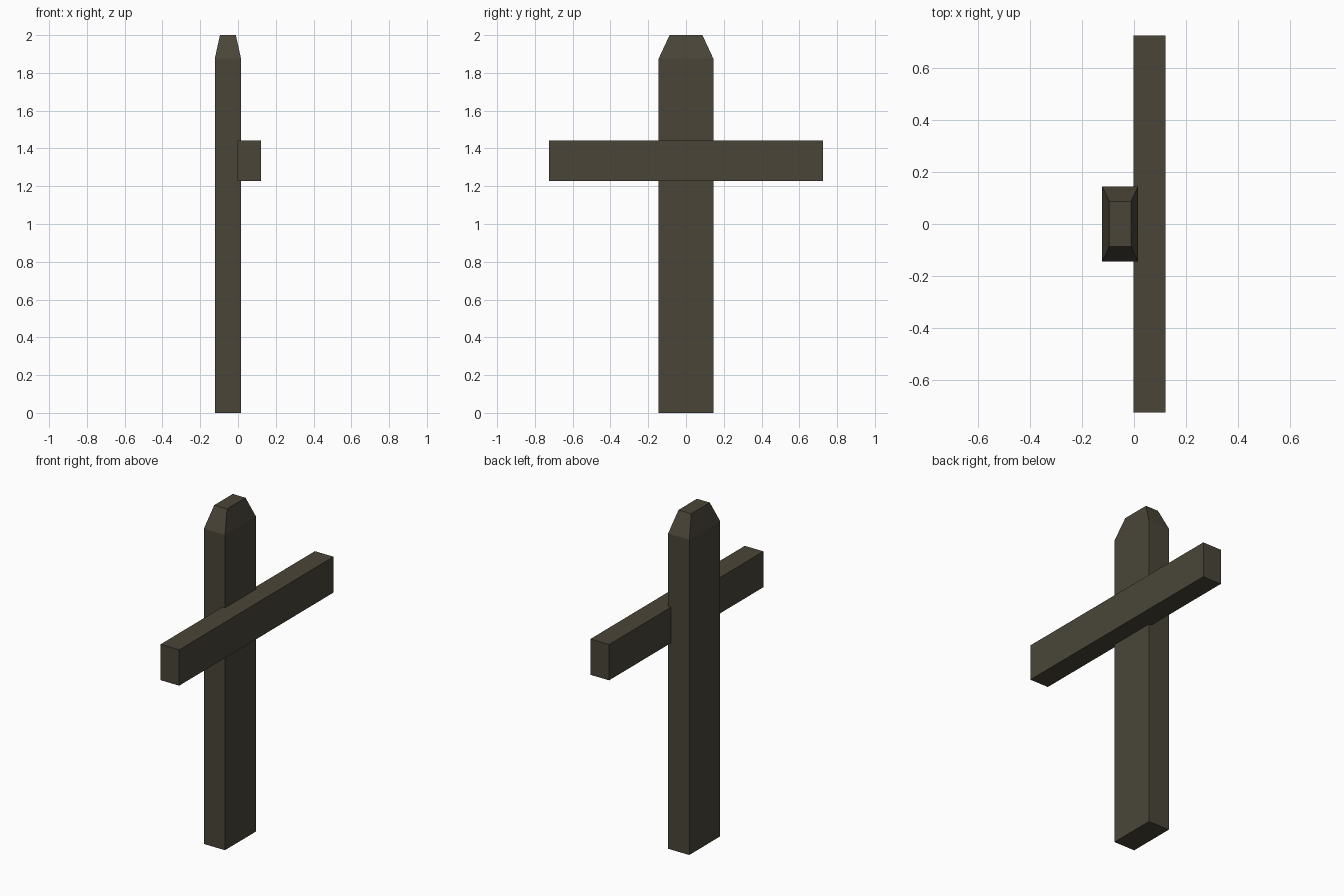
import bpy
import bmesh

if "Cube" in bpy.data.objects:
    bpy.data.objects.remove(bpy.data.objects["Cube"])

# Weathered dark wood
wood = bpy.data.materials.new("dark wood")
wood.diffuse_color = (0.068, 0.060, 0.040, 1.0)
wood.use_nodes = True
wood.node_tree.nodes["Principled BSDF"].inputs["Base Color"].default_value = wood.diffuse_color


def box(name, x, y, z):
    """Box from (min, max) ranges; returns the object and its bmesh."""
    bm = bmesh.new()
    bmesh.ops.create_cube(bm, size=1.0)
    for v in bm.verts:
        v.co = [r[0] if c < 0 else r[1] for c, r in zip(v.co, (x, y, z))]
    mesh = bpy.data.meshes.new(name)
    mesh.materials.append(wood)
    obj = bpy.data.objects.new(name, mesh)
    bpy.context.collection.objects.link(obj)
    return obj, bm


def finish(obj, bm):
    bmesh.ops.recalc_face_normals(bm, faces=bm.faces)
    bm.to_mesh(obj.data)
    bm.free()


# Upright post with a tapered, flat-topped tip
post, bm = box("post", (-0.123, 0.016), (-0.145, 0.145), (0.0, 1.875))
top = max(bm.faces, key=lambda f: f.calc_center_median().z)
tip = bmesh.ops.extrude_discrete_faces(bm, faces=[top])["faces"][0]
centre_x = tip.calc_center_median().x
for v in tip.verts:
    v.co.x = centre_x + (0.042 if v.co.x > centre_x else -0.042)
    v.co.y = 0.087 if v.co.y > 0 else -0.087
    v.co.z = 2.0
finish(post, bm)

# Horizontal plank let slightly into the post
plank, bm = box("cross_plank", (-0.002, 0.121), (-0.725, 0.725), (1.228, 1.441))
finish(plank, bm)
